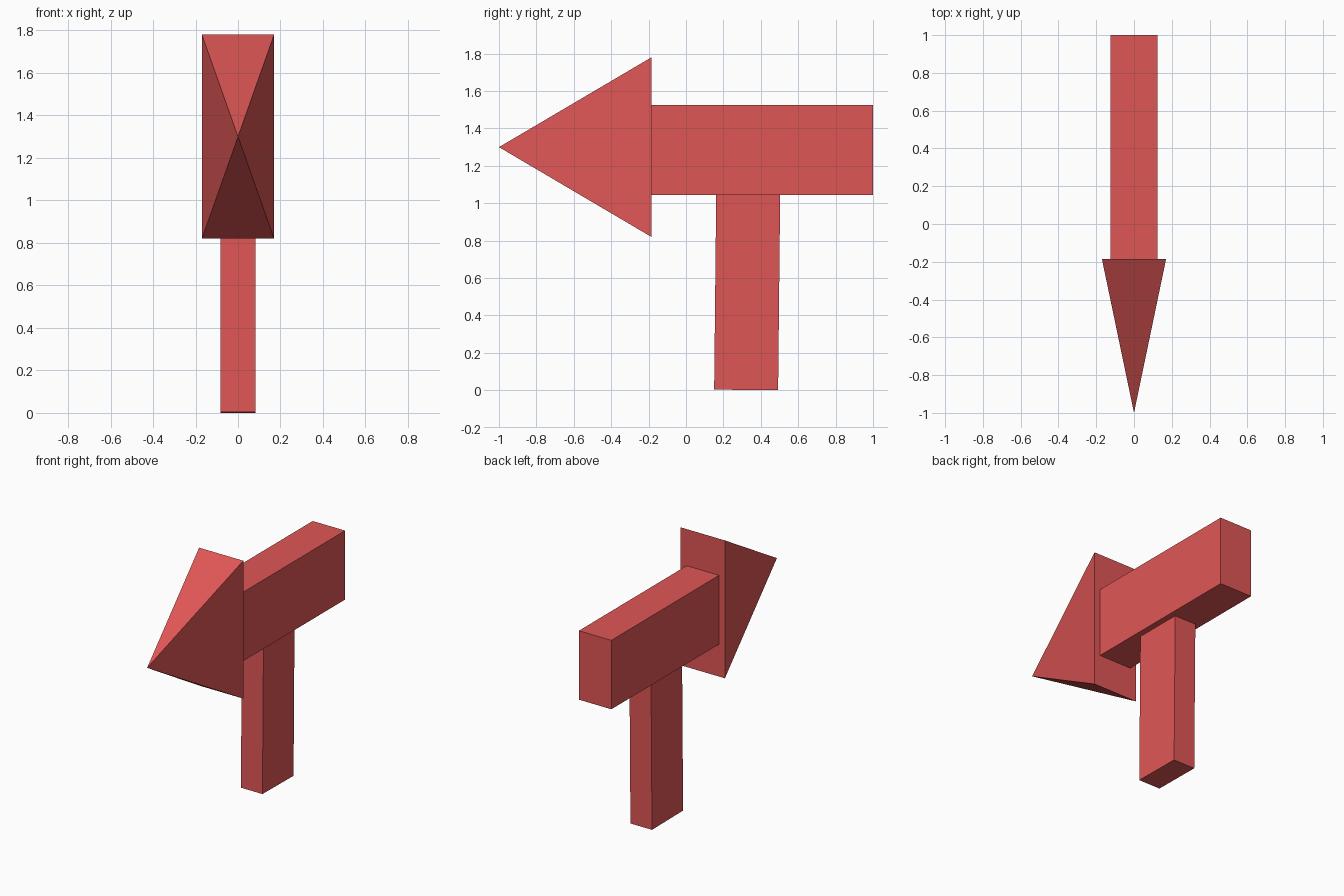
import bpy
import bmesh
import math
from mathutils import Matrix

cube = bpy.data.objects.get("Cube")
if cube:
    bpy.data.objects.remove(cube, do_unlink=True)

# Single flat red
red = bpy.data.materials.new("red")
red.use_nodes = True
colour = (0.74, 0.094, 0.092, 1)
red.diffuse_color = colour
red.node_tree.nodes["Principled BSDF"].inputs["Base Color"].default_value = colour


def add_object(name, bm):
    bmesh.ops.recalc_face_normals(bm, faces=bm.faces)
    mesh = bpy.data.meshes.new(name)
    bm.to_mesh(mesh)
    bm.free()
    mesh.materials.append(red)
    obj = bpy.data.objects.new(name, mesh)
    bpy.context.collection.objects.link(obj)
    return obj


def add_box(name, centre, size):
    bm = bmesh.new()
    bmesh.ops.create_cube(bm, size=1, matrix=Matrix.Diagonal((*size, 1)))
    obj = add_object(name, bm)
    obj.location = centre
    return obj


# Arrow head: four-sided pyramid pointing to the front
bm = bmesh.new()
base = [bm.verts.new((x, -0.185, z))
        for x, z in ((-0.17, 0.82), (0.17, 0.82), (0.17, 1.78), (-0.17, 1.78))]
tip = bm.verts.new((0, -1, 1.3))
bm.faces.new(base)
for i, corner in enumerate(base):
    bm.faces.new((corner, base[(i + 1) % 4], tip))
add_object("arrow_head", bm)

# Arrow shaft running to the back
add_box("arrow_shaft", (0, 0.4075, 1.285), (0.25, 1.185, 0.48))

# Post, leaning very slightly backwards
post = add_box("post", (0, 0.327, 0.525), (0.166, 0.342, 1.046))
post.rotation_euler.x = math.radians(-0.6)
